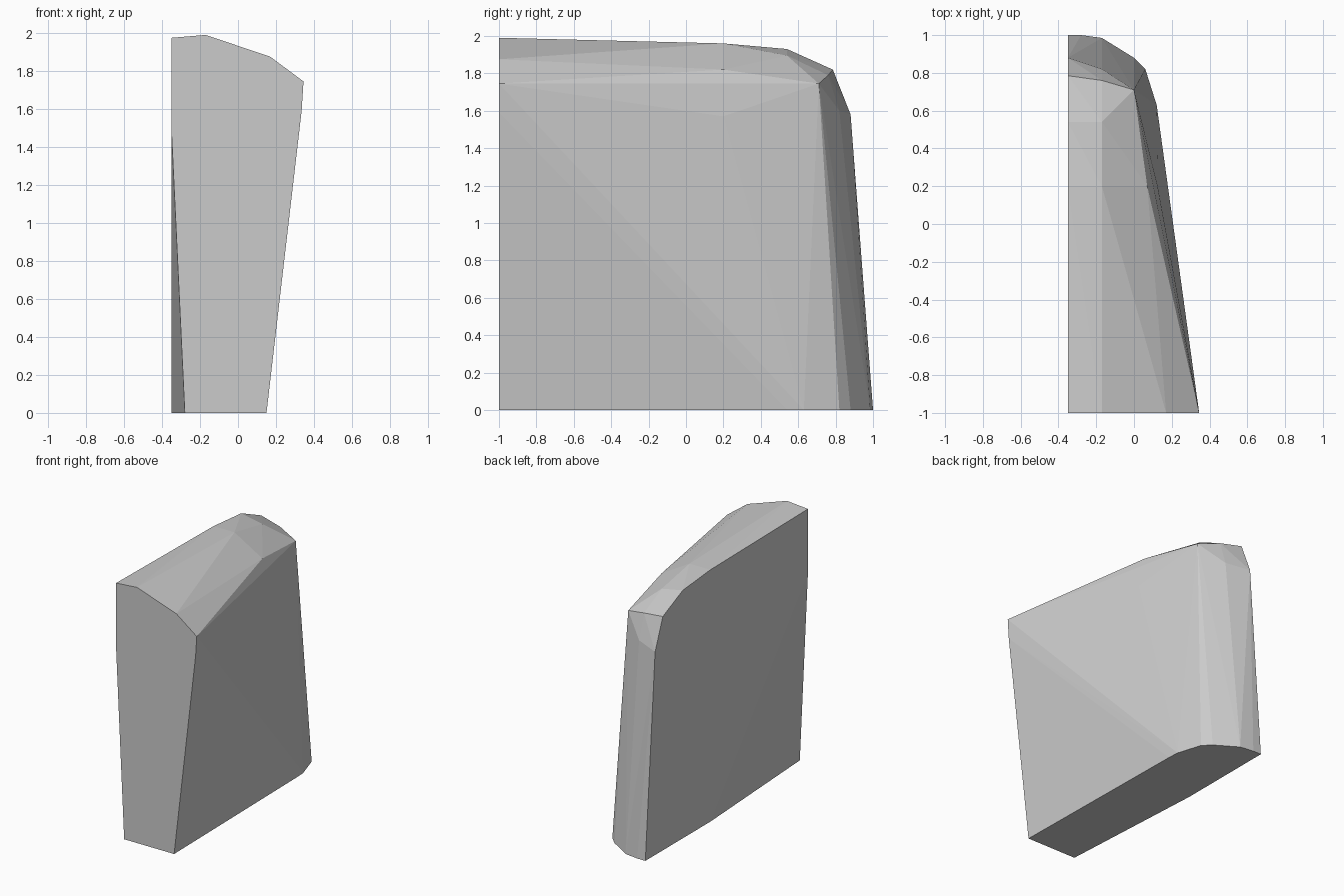
import bpy
import bmesh
import math

if "Cube" in bpy.data.objects:
    bpy.data.objects.remove(bpy.data.objects["Cube"])

# Outline of the flat front, as (x, z)
front = [(-0.28, 0), (0.15, 0), (0.335, 1.59), (0.345, 1.745),
         (0.17, 1.875), (-0.17, 1.99), (-0.35, 1.975), (-0.35, 1.48)]
# Outline of the base behind the front, as (x, y)
base = [(0.125, 0.54), (0.12, 0.63), (0.06, 0.82), (0, 0.88),
        (-0.17, 0.985), (-0.28, 1), (-0.35, 1), (-0.35, 0.2)]
# Curved edge of the flat left side, as (y, z)
side = [(0.2, 1.96), (0.54, 1.93), (0.785, 1.82), (0.88, 1.58)]
# Crown, shoulder and rear bevel corners
crown = [(-0.17, 0.2, 1.96), (-0.17, 0.54, 1.895), (-0.17, 0.76, 1.79),
         (-0.17, 0.82, 1.6), (0.07, 0.2, 1.82), (0.125, 0.2, 1.57),
         (0, 0.71, 1.745)]

points = [(x, -1, z) for x, z in front]
points += [(x, y, 0) for x, y in base]
points += [(-0.35, y, z) for y, z in side] + crown

# Skin the profiles into one faceted convex block
bm = bmesh.new()
for p in points:
    bm.verts.new(p)
hull = bmesh.ops.convex_hull(bm, input=bm.verts[:])
loose = [v for v in bm.verts if not v.link_faces]
bmesh.ops.delete(bm, geom=loose, context='VERTS')
bmesh.ops.dissolve_limit(bm, angle_limit=math.radians(0.5),
                         verts=bm.verts[:], edges=bm.edges[:])
bmesh.ops.recalc_face_normals(bm, faces=bm.faces[:])

mesh = bpy.data.meshes.new("faceted_block")
bm.to_mesh(mesh)
bm.free()
block = bpy.data.objects.new("faceted_block", mesh)
bpy.context.collection.objects.link(block)

grey = bpy.data.materials.new("light grey")
grey.diffuse_color = (0.6, 0.6, 0.6, 1)
grey.use_nodes = True
grey.node_tree.nodes["Principled BSDF"].inputs["Base Color"].default_value = grey.diffuse_color
mesh.materials.append(grey)
